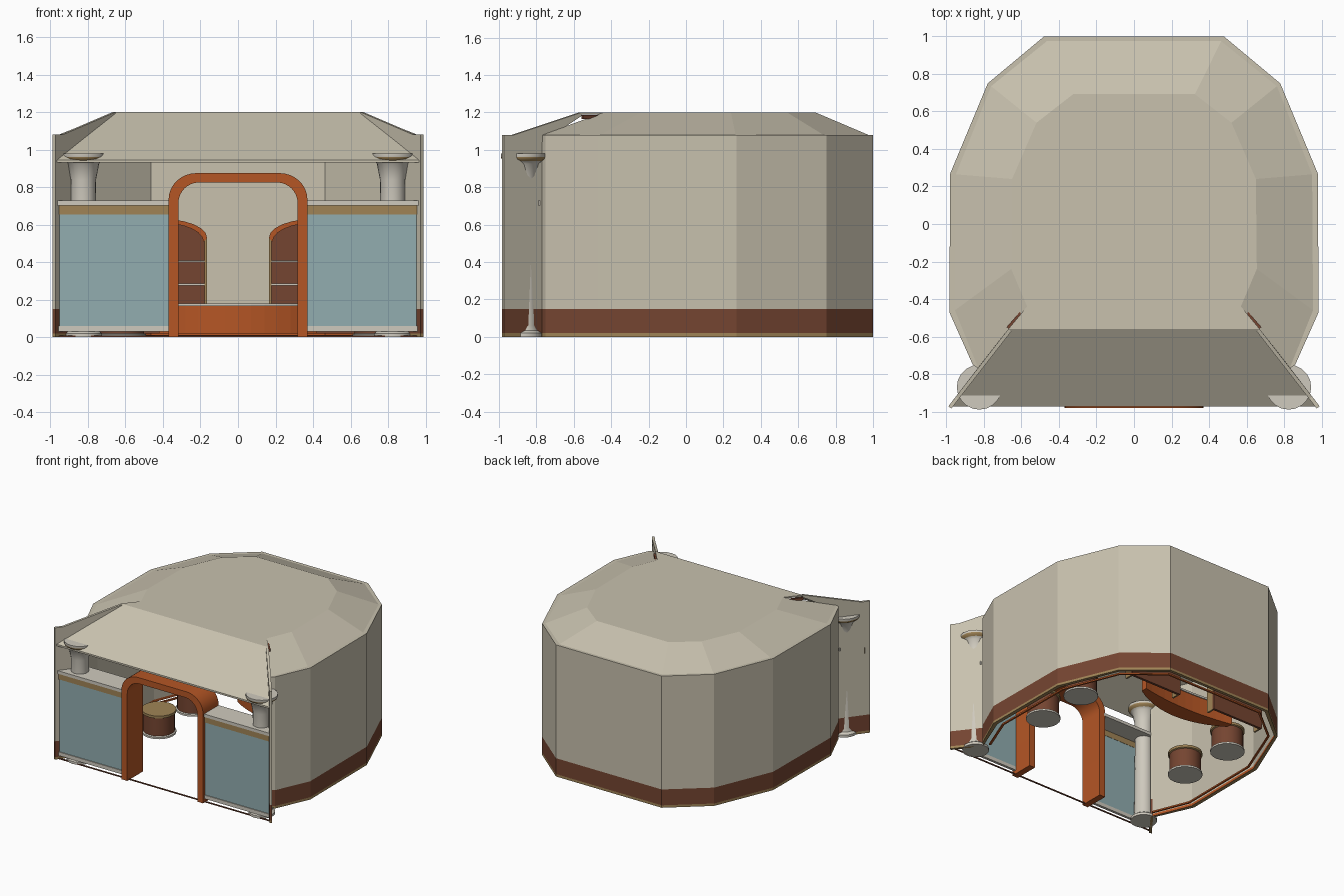
import bpy, bmesh, math
from mathutils import Vector

if "Cube" in bpy.data.objects:
    bpy.data.objects.remove(bpy.data.objects["Cube"])


def material(name, rgb):
    m = bpy.data.materials.new(name)
    lin = [(c / 255 / 12.92) if c < 11 else ((c / 255 + 0.055) / 1.055) ** 2.4 for c in rgb]
    m.diffuse_color = (*lin, 1)
    m.use_nodes = True
    m.node_tree.nodes["Principled BSDF"].inputs["Base Color"].default_value = m.diffuse_color
    return m


BEIGE = material("beige plaster", (200, 193, 174))
BROWN = material("dark brown", (117, 69, 49))
ORANGE = material("burnt orange", (181, 86, 37))
BLUE = material("pale teal", (146, 174, 176))
GOLD = material("tan trim", (160, 132, 86))
PALE = material("pale stone", (207, 202, 190))


def finish(name, bm, mats, smooth=False):
    bmesh.ops.remove_doubles(bm, verts=bm.verts, dist=1e-5)
    bmesh.ops.recalc_face_normals(bm, faces=bm.faces)
    me = bpy.data.meshes.new(name)
    bm.to_mesh(me)
    bm.free()
    for m in mats:
        me.materials.append(m)
    ob = bpy.data.objects.new(name, me)
    bpy.context.collection.objects.link(ob)
    if smooth:
        bpy.context.view_layer.objects.active = ob
        ob.select_set(True)
        bpy.ops.object.shade_smooth_by_angle(angle=math.radians(35))
        ob.select_set(False)
    return ob


def slab(name, pts, offset, mat):
    """Planar outline pushed along an offset vector."""
    bm = bmesh.new()
    a = [bm.verts.new(p) for p in pts]
    b = [bm.verts.new(Vector(p) + Vector(offset)) for p in pts]
    n = len(pts)
    bm.faces.new(a)
    bm.faces.new(b[::-1])
    for i in range(n):
        j = (i + 1) % n
        bm.faces.new((a[i], b[i], b[j], a[j]))
    return finish(name, bm, [mat])


def box(name, x0, x1, y0, y1, z0, z1, mat):
    return slab(name, [(x0, y0, z0), (x1, y0, z0), (x1, y1, z0), (x0, y1, z0)], (0, 0, z1 - z0), mat)


def strip(name, outer, inner, z0, z1, mat, inner_mat=None):
    """Open band of wall between an outer and an inner path."""
    bm = bmesh.new()
    rows = [[bm.verts.new((x, y, z)) for x, y in path]
            for path, z in ((outer, z0), (outer, z1), (inner, z1), (inner, z0))]
    for i in range(len(outer) - 1):
        for k in range(4):
            r, s = rows[k], rows[(k + 1) % 4]
            f = bm.faces.new((r[i], r[i + 1], s[i + 1], s[i]))
            f.material_index = 1 if k == 2 else 0
    for e in (0, -1):
        bm.faces.new([r[e] for r in rows])
    return finish(name, bm, [mat, inner_mat or mat])


def lathe(name, cx, cy, profile, mats, bands, n=20):
    bm = bmesh.new()
    rings = [[bm.verts.new((cx + r * math.cos(2 * math.pi * i / n),
                            cy + r * math.sin(2 * math.pi * i / n), z)) for i in range(n)]
             for r, z in profile]
    for k in range(len(rings) - 1):
        for i in range(n):
            j = (i + 1) % n
            f = bm.faces.new((rings[k][i], rings[k][j], rings[k + 1][j], rings[k + 1][i]))
            f.material_index = bands[k]
    for end, b in ((0, bands[0]), (-1, bands[-1])):
        bm.faces.new(rings[end]).material_index = b
    return finish(name, bm, mats, True)


def both(half):
    return half + [(-x, y) for x, y in reversed(half)]


# Faceted shell with a plinth, open below
OUT = both([(.86, -.75), (.985, -.47), (.98, .27), (.78, .75), (.48, 1)])
INN = both([(.83, -.77), (.955, -.46), (.95, .265), (.762, .735), (.465, .975)])
strip("base_trim", OUT, INN, 0, .02, GOLD, ORANGE)
strip("plinth", OUT, INN, .02, .15, BROWN, BEIGE)
strip("wall", OUT, INN, .15, 1.08, BEIGE)

# Thin skirting inside the shell
SK = [(x * .95, y * .95) for x, y in INN]
strip("inner_skirting", [(x * .965, y * .965) for x, y in INN], SK, 0, .012, ORANGE)

# Sloped roof band and flat crown
EAVE = both([(.83, -.77), (.955, -.46), (.95, .265), (.762, .735), (.465, .975)])
CROWN = both([(.57, -.44), (.655, -.24), (.65, .24), (.52, .54), (.325, .692)])
bm = bmesh.new()
lo = [bm.verts.new((x, y, 1.08)) for x, y in EAVE]
hi = [bm.verts.new((x, y, 1.2)) for x, y in CROWN]
for i in range(len(lo) - 1):
    bm.faces.new((lo[i], lo[i + 1], hi[i + 1], hi[i]))
tip = [bm.verts.new((s * .67, -.56, 1.2)) for s in (1, -1)]
bm.faces.new([tip[0]] + hi + [tip[1]])
roof = finish("roof", bm, [BEIGE])
mod = roof.modifiers.new("thickness", "SOLIDIFY")
mod.thickness = .012
mod.offset = -1

# Sloping front canopy
slab("canopy", [(-.67, -.56, 1.2), (.67, -.56, 1.2), (.965, -.972, .945), (-.965, -.972, .945)],
     (0, 0, -.014), BEIGE)

COLUMN = [(.1, 0), (.1, .02), (.08, .035), (.072, .06), (.066, .7), (.068, .84), (.085, .925),
          (.1, .94), (.115, .95), (.12, .962), (.12, .98)]
for s, side in ((1, "right"), (-1, "left")):
    # Flared wing wall rising to the crown
    A, B, C, D = [(s * x, y) for x, y in ((.835, -.77), (.99, -.972), (.95, -.92), (.67, -.56))]
    thick = (-s * .016, -.012, 0)
    for nm, z0, z1, m in (("wing_trim", 0, .02, GOLD), ("wing_plinth", .02, .15, BROWN)):
        slab(f"{side}_{nm}", [(*A, z0), (*B, z0), (*B, z1), (*A, z1)], thick, m)
    slab(f"{side}_wing", [(*A, .15), (*B, .15), (*B, 1.08), (*C, 1.08), (*D, 1.2), (*D, 1.18), (*A, 1.04)],
         thick, BEIGE)
    slab(f"{side}_roof_beam", [(s * .6, -.475, 1.165), (s * .61, -.47, 1.165), (s * .68, -.55, 1.165),
                               (s * .665, -.56, 1.165)], (0, 0, .02), BROWN)

    # Column under the canopy
    lathe(f"{side}_column", s * .825, -.87, COLUMN, [PALE, GOLD], [0] * 7 + [1, 1, 0])

    # Front counter: panel, trims and top
    x0, x1 = sorted((s * .36, s * .965))
    box(f"{side}_counter_foot", x0, x1, -.962, -.94, .03, .06, PALE)
    box(f"{side}_counter_panel", x0, x1, -.955, -.94, .06, .655, BLUE)
    box(f"{side}_counter_trim", x0, x1, -.96, -.938, .655, .703, GOLD)
    box(f"{side}_counter_top", *sorted((s * .36, s * .85)), -.968, -.78, .703, .728, PALE)
    slab(f"{side}_counter_top_end", [(s * .85, -.968, .703), (s * .97, -.968, .703), (s * .85, -.8, .703)],
         (0, 0, .025), PALE)

    # Arched shelf cabinet against the back wall
    cx, w = s * .4, .235
    arc = [(cx + w * math.cos(t), .53 + .1 * math.sin(t)) for t in [math.pi * i / 12 for i in range(13)]]
    slab(f"{side}_cabinet_back", [(cx - w, .72, .02), (cx + w, .72, .02)] + [(x, .72, z) for x, z in arc],
         (0, .02, 0), BROWN)
    trim = [(cx + (x - cx) * .92, z - .022) for x, z in arc]
    slab(f"{side}_cabinet_arch", [(x, .66, z) for x, z in arc + trim[::-1]], (0, .06, 0), ORANGE)
    for e in (-1, 1):
        box(f"{side}_cabinet_post", cx + e * (w - .007) - .007, cx + e * (w - .007) + .007,
            .66, .72, .02, .53, GOLD)
    for z in (.16, .28, .405):
        box(f"{side}_shelf", cx - w + .01, cx + w - .01, .665, .72, z - .005, z + .005, PALE)

# Doorway arch with rounded corners
def arch_path(hw, top, rx, rz):
    right = [(hw, 0)] + [(hw - rx + rx * math.cos(t), top - rz + rz * math.sin(t))
                         for t in [math.pi / 2 * i / 8 for i in range(9)]]
    return both(right)


outer, inner = arch_path(.37, .875, .15, .14), arch_path(.318, .825, .11, .11)
bm = bmesh.new()
rows = [[bm.verts.new((x, y, z)) for x, z in p]
        for p, y in ((outer, -.982), (inner, -.982), (inner, -.78), (outer, -.78))]
for i in range(len(outer) - 1):
    for k in range(4):
        r, q = rows[k], rows[(k + 1) % 4]
        bm.faces.new((r[i], r[i + 1], q[i + 1], q[i]))
for e in (0, -1):
    bm.faces.new([r[e] for r in rows])
finish("doorway_arch", bm, [ORANGE], True)
box("door_sill", -.96, .96, -.96, -.95, 0, .008, BROWN)

# Curved bench near the back
xs = [.42 * (1 - i / 6) for i in range(13)]
front = [(x, .46 + .75 * x * x) for x in xs]
back = [(x, .60 + .25 * x * x) for x in xs]
strip("bench", back, front, .02, .165, ORANGE)
strip("bench_top", [(x, y + .008) for x, y in back], [(x, y - .008) for x, y in front], .165, .18, PALE)

# Round stools
for i, (x, y) in enumerate([(-.62, -.14), (-.64, .33), (.74, -.18), (.74, .26)]):
    lathe(f"stool_{i + 1}", x, y, [(.13, 0), (.13, .015), (.12, .02), (.12, .165), (.13, .17), (.13, .19)],
          [PALE, BROWN, GOLD], [0, 0, 1, 2, 2])
